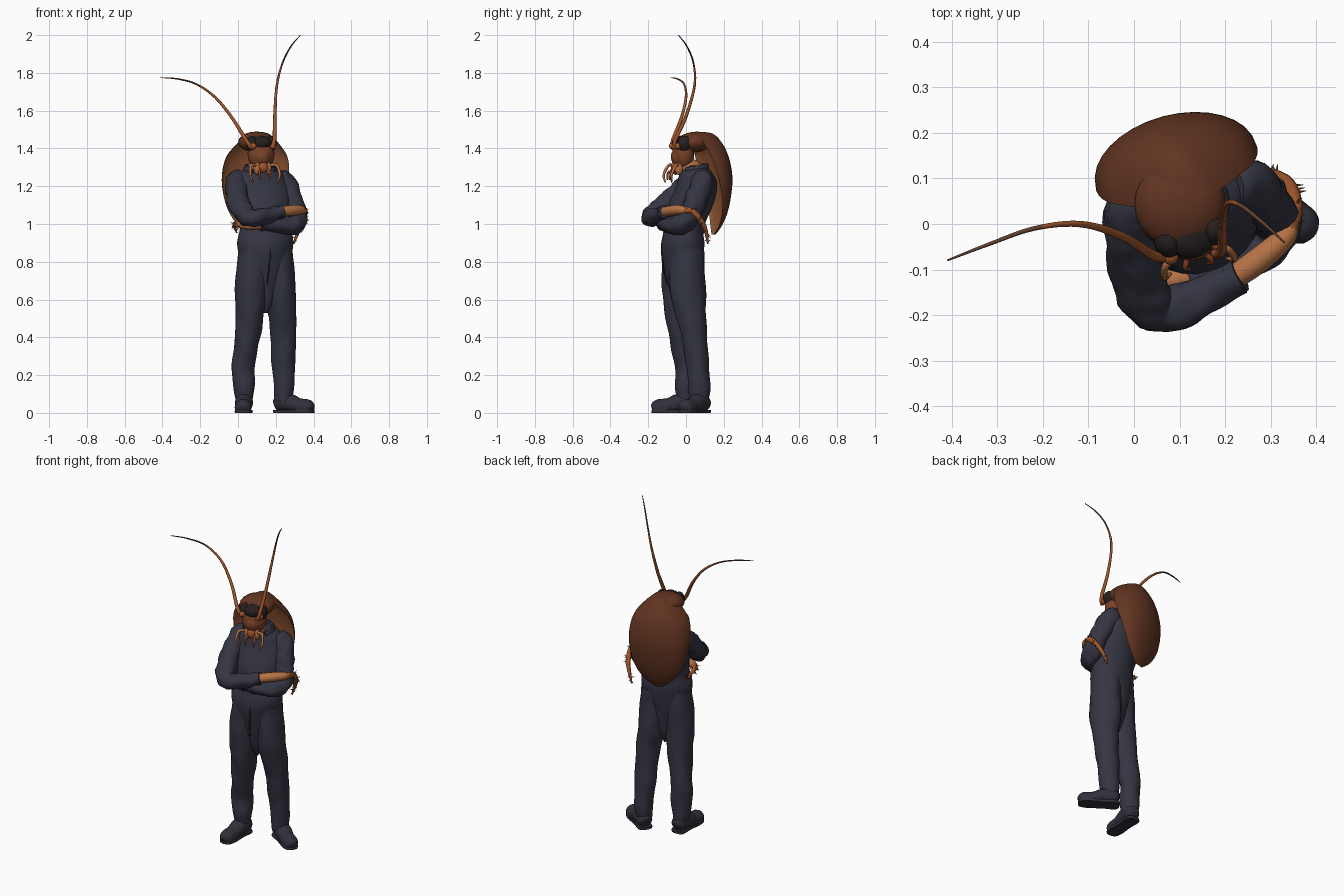
import bpy, bmesh, math, random
from mathutils import Vector, Matrix, noise

if "Cube" in bpy.data.objects:
    bpy.data.objects.remove(bpy.data.objects["Cube"])
random.seed(4)
YAW = math.radians(15)
SIDE = Vector((math.cos(YAW), math.sin(YAW), 0))
BACK = Vector((-math.sin(YAW), math.cos(YAW), 0))
UP = Vector((0, 0, 1))


def material(name, rgb):
    m = bpy.data.materials.new(name)
    m.use_nodes = True
    m.diffuse_color = (*rgb, 1)
    bsdf = m.node_tree.nodes["Principled BSDF"]
    bsdf.inputs["Base Color"].default_value = (*rgb, 1)
    bsdf.inputs["Roughness"].default_value = 0.7
    return m


CLOTH = material("navy cloth", (0.035, 0.036, 0.055))
SEAM = material("dark seam", (0.024, 0.025, 0.038))
BOOT = material("boot leather", (0.03, 0.03, 0.044))
SHELL = material("shell brown", (0.125, 0.036, 0.016))
UNDER = material("underside tan", (0.3, 0.1, 0.036))
HEAD = material("head brown", (0.19, 0.055, 0.02))
LIMB = material("limb orange", (0.34, 0.092, 0.025))
TAN = material("forearm tan", (0.46, 0.17, 0.06))
EYE = material("eye black", (0.02, 0.014, 0.014))
TIP = material("antenna tip", (0.13, 0.055, 0.028))


def finish(name, bm, mats, angle=50):
    bmesh.ops.recalc_face_normals(bm, faces=bm.faces)
    me = bpy.data.meshes.new(name)
    bm.to_mesh(me)
    bm.free()
    ob = bpy.data.objects.new(name, me)
    bpy.context.collection.objects.link(ob)
    for m in mats:
        me.materials.append(m)
    bpy.ops.object.select_all(action='DESELECT')
    ob.select_set(True)
    bpy.context.view_layer.objects.active = ob
    bpy.ops.object.shade_smooth_by_angle(angle=math.radians(angle))


def spline(keys, steps):
    """Smoothly interpolate tuples through all keys."""
    out = []
    for i in range(len(keys) - 1):
        a, b, c, d = (keys[max(0, min(len(keys) - 1, i + k))] for k in (-1, 0, 1, 2))
        for s in range(steps):
            t = s / steps
            out.append([q + 0.5 * t * (r - p + t * (2*p - 5*q + 4*r - e + t * (3*(q - r) + e - p)))
                        for p, q, r, e in zip(a, b, c, d)])
    return out + [list(keys[-1])]


def bridge(bm, rings, rule=None):
    n = len(rings[0])
    for i in range(len(rings) - 1):
        for j in range(n):
            k = (j + 1) % n
            f = bm.faces.new((rings[i][j], rings[i][k], rings[i+1][k], rings[i+1][j]))
            if rule:
                f.material_index = rule(i / len(rings), j / n)
    bm.faces.new(rings[0])
    bm.faces.new(rings[-1])


def loft(name, keys, mat, sides=28, steps=7, fold=0.0):
    """Horizontal ellipses: x, y, z, half width, half depth."""
    bm, rings = bmesh.new(), []
    for x, y, z, w, d in spline(keys, steps):
        ring = []
        for j in range(sides):
            a = math.tau * j / sides
            out = SIDE * math.cos(a) * w + BACK * math.sin(a) * d
            p = Vector((x, y, z)) + out
            p += out.normalized() * fold * noise.noise(Vector((p.x * 13, p.y * 13, p.z * 9)))
            ring.append(bm.verts.new(p))
        rings.append(ring)
    bridge(bm, rings)
    finish(name, bm, [mat])


def tube(name, keys, mats, sides=12, steps=6, fold=0.0, floor=None, flat=1.0, rule=None):
    """Sweep along a path: x, y, z, radius; flat scales the upright radius."""
    bm, rings = bmesh.new(), []
    pts = spline(keys, steps)
    for i, (x, y, z, r) in enumerate(pts):
        t = Vector(pts[min(i + 1, len(pts) - 1)][:3]) - Vector(pts[max(i - 1, 0)][:3])
        side = t.cross(UP).normalized()
        top = side.cross(t).normalized()
        ring = []
        for j in range(sides):
            a = math.tau * j / sides
            out = side * math.cos(a) + top * math.sin(a) * flat
            p = Vector((x, y, z)) + out * r
            p += out * fold * noise.noise(Vector((p.x * 22, p.y * 22, p.z * 22)))
            if floor is not None:
                p.z = max(floor[0], min(floor[1], p.z))
            ring.append(bm.verts.new(p))
        rings.append(ring)
    bridge(bm, rings, rule)
    finish(name, bm, mats)


def blob(name, center, size, mat, tilt=0.0):
    bm = bmesh.new()
    m = (Matrix.Translation(center) @ Matrix.Rotation(YAW, 4, 'Z') @ Matrix.Rotation(tilt, 4, 'X')
         @ Matrix.Diagonal((*size, 1)))
    bmesh.ops.create_uvsphere(bm, u_segments=24, v_segments=14, radius=1, matrix=m)
    finish(name, bm, [mat])


def spikes(name, keys, count, mat):
    """Thin thorns standing out along a limb."""
    bm = bmesh.new()
    pts = spline(keys, 8)
    for i in range(count):
        x, y, z, r = pts[int(i * (len(pts) - 1) / count)]
        d = Vector((random.uniform(-1, 1), random.uniform(-1, 1), random.uniform(-.8, .6))).normalized()
        m = Matrix.Translation(Vector((x, y, z)) + d * (r + .006)) @ d.to_track_quat('Z', 'Y').to_matrix().to_4x4()
        bmesh.ops.create_cone(bm, cap_ends=True, segments=5, radius1=.004, radius2=.0005, depth=.024, matrix=m)
    finish(name, bm, [mat])


# Coverall: torso and trouser legs
loft("coverall_torso", [(.147, -.015, .53, .008, .03), (.145, -.015, .62, .06, .065), (.143, -.02, .75, .125, .09),
     (.145, -.02, .88, .15, .11), (.143, -.01, .98, .136, .103), (.135, .025, 1.1, .15, .115),
     (.125, .055, 1.2, .155, .105), (.12, .055, 1.27, .115, .085), (.12, .05, 1.31, .06, .055)], CLOTH, fold=.007)
loft("right_trouser_leg", [(.08, -.035, .87, .08, .09), (.07, -.038, .65, .083, .092), (.055, -.025, .45, .07, .075),
     (.03, 0, .25, .06, .06), (.032, .0, .13, .053, .058), (.035, .0, .06, .046, .052)], CLOTH, fold=.009)
loft("left_trouser_leg", [(.215, 0, .87, .075, .09), (.222, .01, .65, .082, .095), (.238, .035, .45, .07, .075),
     (.243, .065, .25, .06, .06), (.24, .07, .13, .053, .056), (.24, .07, .06, .046, .052)], CLOTH, fold=.009)

# Boots: swept uppers clamped to the ground, with flat soles
for label, heel, toe in (("right", (.035, .05), (.025, -.18)), ("left", (.2, .105), (.395, -.02))):
    def at(t, z, r):
        return (heel[0] + (toe[0] - heel[0]) * t, heel[1] + (toe[1] - heel[1]) * t, z, r)
    tube(label + "_boot", [at(0, .045, .02), at(.08, .05, .043), at(.35, .055, .048), at(.6, .035, .044),
         at(.85, .028, .044), at(.96, .025, .032), at(1, .022, .01)], [BOOT], 16, floor=(.012, .12))
    tube(label + "_sole", [at(-.01, .008, .02), at(.08, .008, .044), at(.4, .008, .041), at(.75, .008, .046),
         at(.95, .008, .035), at(1.01, .008, .01)], [BOOT], 16, floor=(0, .016))
    loft(label + "_boot_shaft", [(*at(.26, 0, 0)[:2], .04, .045, .045), (*at(.22, 0, 0)[:2], .12, .042, .042)], BOOT)

# Crossed sleeves
tube("right_sleeve", [(.03, .05, 1.25, .045), (-.002, .03, 1.22, .06), (-.002, -.06, 1.14, .06),
     (.022, -.15, 1.07, .056), (.062, -.19, 1.035, .05), (.13, -.165, 1.04, .046), (.23, -.115, 1.065, .036)],
     [CLOTH], 18, fold=.012)
tube("left_sleeve", [(.21, .08, 1.25, .045), (.25, .085, 1.21, .06), (.285, .05, 1.12, .058),
     (.31, .01, 1.03, .055), (.295, -.04, .995, .05), (.22, -.09, .995, .045), (.12, -.12, 1.0, .036)],
     [CLOTH], 18, fold=.012)
tube("right_cuff", [(.213, -.124, 1.061, .038), (.233, -.113, 1.066, .037)], [CLOTH], 18, 1)

# Bare forearms and thorny claws
tube("right_forearm", [(.2, -.13, 1.06, .026), (.27, -.082, 1.07, .028), (.33, -.03, 1.075, .024),
     (.345, 0, 1.07, .016)], [TAN])
tube("left_forearm", [(.15, -.11, 1.0, .027), (.06, -.125, .995, .025), (.01, -.1, .995, .018)], [TAN])
claws = {"right": [(.335, -.025, 1.073, .02), (.352, .035, 1.065, .018), (.342, .085, 1.01, .014),
                   (.315, .108, .95, .01), (.295, .115, .895, .004)],
         "left": [(.02, -.105, .995, .018), (-.01, -.075, 1.0, .015), (-.018, -.03, .99, .01), (-.008, .0, .955, .004)]}
for label, path in claws.items():
    tube(label + "_claw", path, [LIMB], 10)
    spikes(label + "_claw_thorns", path, 26, LIMB)

# Open collar and front placket
collar = []
for i in range(9):
    a = math.radians(-50 + i * 35)
    p = Vector((.12, .04, 1.29 + .012 * math.sin(a))) + SIDE * math.cos(a) * .08 + BACK * math.sin(a) * .07
    collar.append((*p, .012))
tube("collar", collar, [CLOTH], 10, 3, flat=1.7)
tube("front_placket", [(.168, -.108, .97, .004), (.173, -.126, .88, .004), (.166, -.122, .78, .004),
     (.155, -.1, .68, .003)], [SEAM], 6)

# Wing case: crescent sections, brown outside and tan inside
bm, rings = bmesh.new(), []
origin, half = Vector((.1, .098, 0)), 16
for z, w, edge, back in spline([(1.486, .025, -.04, .01), (1.472, .06, -.05, .055), (1.42, .118, -.03, .098),
                                (1.35, .168, -.005, .127), (1.25, .183, .025, .143), (1.15, .168, .05, .135),
                                (1.06, .135, .06, .115), (.99, .085, .055, .088), (.945, .025, .045, .06)], 5):
    ring = []
    for j in range(half * 2):
        a = math.pi * (j % half) / half
        inner = j >= half
        u = math.cos(a) * (-w if inner else w)
        v = edge + math.sin(a) * (back - edge) * (.45 if inner else 1)
        ring.append(bm.verts.new(origin + SIDE * u + BACK * v + UP * z))
    rings.append(ring)
bridge(bm, rings, lambda i, j: 1 if j >= .5 and i > .12 else 0)
finish("wing_case", bm, [SHELL, UNDER], 60)

# Head, hood, eyes and mouthparts, placed in turned coordinates
face = Vector((.122, -.015, 0))


def local(u, v, z):
    return face + SIDE * u + BACK * v + UP * z


blob("hood", local(-.005, .062, 1.433), (.1, .1, .055), SHELL, .12)
blob("neck", local(0, .035, 1.3), (.062, .065, .045), TAN)
blob("head", local(0, 0, 1.37), (.072, .058, .085), HEAD)
blob("brow", local(0, -.005, 1.428), (.056, .056, .04), EYE)
blob("face_plate", local(0, -.035, 1.35), (.042, .03, .045), HEAD, .2)
blob("upper_lip", local(0, -.045, 1.3), (.026, .022, .03), LIMB)
for label, s in (("right", -1), ("left", 1)):
    blob(label + "_eye", local(s * .052, -.008, 1.425), (.03, .038, .042), EYE)
    blob(label + "_jaw", local(s * .03, -.032, 1.295), (.018, .022, .035), TAN)
    blob(label + "_antenna_socket", local(s * .055, -.045, 1.412), (.017, .017, .017), LIMB)
    tube(label + "_long_palp", [(*local(s * .035, -.04, 1.31), .008), (*local(s * .07, -.06, 1.31), .008),
         (*local(s * .08, -.085, 1.26), .007), (*local(s * .065, -.08, 1.22), .004)], [TAN], 8)
    tube(label + "_short_palp", [(*local(s * .015, -.05, 1.29), .006), (*local(s * .03, -.075, 1.27), .006),
         (*local(s * .022, -.08, 1.235), .004)], [LIMB], 8)


# Long curved antennae, darker towards the tips
def fade(i, j):
    return 1 if i > .62 else 0


tube("right_antenna", [(.075, -.07, 1.4, .012), (.045, -.07, 1.44, .011), (-.03, -.025, 1.56, .009),
     (-.12, 0, 1.67, .007), (-.22, -.01, 1.74, .005), (-.32, -.045, 1.768, .004), (-.41, -.08, 1.775, .002)],
     [LIMB, TIP], 8, rule=fade)
tube("left_antenna", [(.18, -.065, 1.4, .012), (.193, -.055, 1.45, .011), (.195, .0, 1.57, .009),
     (.205, .045, 1.73, .007), (.235, .04, 1.85, .005), (.28, .005, 1.94, .004), (.33, -.04, 2.0, .002)],
     [LIMB, TIP], 8, rule=fade)
